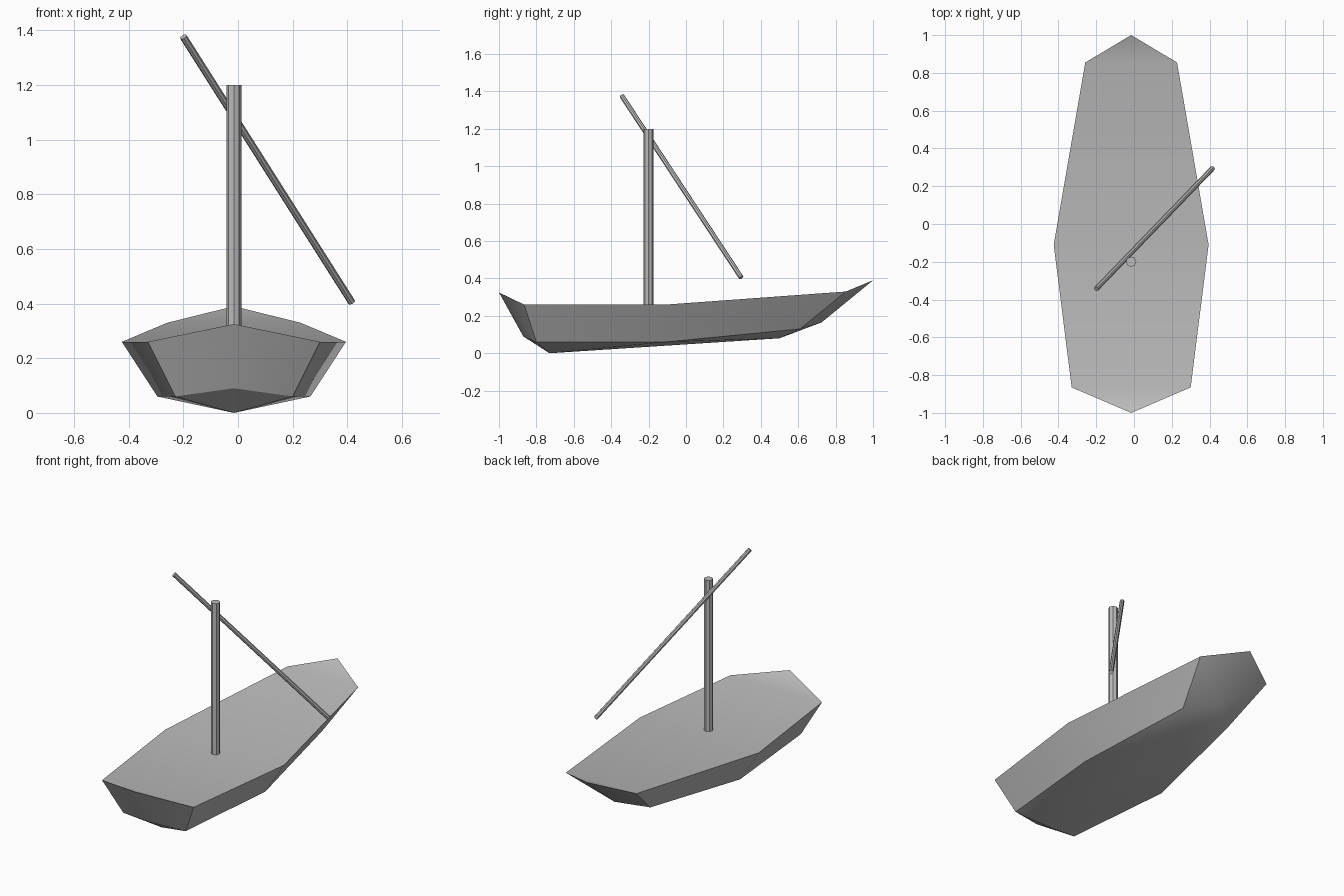
import bpy, bmesh, math
from mathutils import Vector

if "Cube" in bpy.data.objects:
    bpy.data.objects.remove(bpy.data.objects["Cube"])

CX = -0.015  # centreline of the boat

grey = bpy.data.materials.new("plain grey")
grey.use_nodes = True
grey.diffuse_color = (0.5, 0.5, 0.5, 1)
grey.node_tree.nodes["Principled BSDF"].inputs["Base Color"].default_value = grey.diffuse_color


def finish(name, bm, angle):
    bmesh.ops.recalc_face_normals(bm, faces=bm.faces)
    mesh = bpy.data.meshes.new(name)
    bm.to_mesh(mesh)
    bm.free()
    mesh.materials.append(grey)
    obj = bpy.data.objects.new(name, mesh)
    bpy.context.collection.objects.link(obj)
    bpy.ops.object.select_all(action="DESELECT")
    obj.select_set(True)
    bpy.context.view_layer.objects.active = obj
    bpy.ops.object.shade_smooth_by_angle(angle=math.radians(angle))
    return obj


def pole(name, start, end, radius, sides=8):
    start, end = Vector(start), Vector(end)
    bm = bmesh.new()
    bmesh.ops.create_cone(bm, cap_ends=True, segments=sides, radius1=radius,
                          radius2=radius, depth=(end - start).length)
    obj = finish(name, bm, 30)
    obj.location = (start + end) / 2
    obj.rotation_euler = (end - start).to_track_quat("Z", "Y").to_euler()


# Hull: half outlines from front tip to rear tip, mirrored across the centreline
deck_line = [(0, -1, 0.325), (0.315, -0.865, 0.26), (0.41, -0.11, 0.26),
             (0.243, 0.855, 0.33), (0, 1, 0.39)]
chine_line = [(0, -0.87, 0.09), (0.215, -0.8, 0.06), (0.28, -0.11, 0.06),
              (0.166, 0.61, 0.13), (0, 0.725, 0.165)]
keel_line = [(0, -0.73, 0), (0, 0.5, 0.08)]

bm = bmesh.new()


def row(points, side):
    return [bm.verts.new((CX + side * x, y, z)) for x, y, z in points]


sides = []
for side in (1, -1):
    deck, chine, keel = (row(p, side) for p in (deck_line, chine_line, keel_line))
    sides.append(deck)
    for i in range(4):
        bm.faces.new((deck[i], deck[i + 1], chine[i + 1], chine[i]))
    # Bottom panels from chine to keel
    for i, k in ((0, 0), (1, 0), (2, 1), (3, 1)):
        bm.faces.new((chine[i], chine[i + 1], keel[k]))
    bm.faces.new((chine[2], keel[1], keel[0]))

# Deck panels between both sides
a, b = sides
bm.faces.new((a[0], a[1], b[1]))
bm.faces.new((a[4], a[3], b[3]))
for i in (1, 2):
    bm.faces.new((a[i], a[i + 1], b[i + 1], b[i]))
bmesh.ops.remove_doubles(bm, verts=bm.verts, dist=0.001)
finish("hull", bm, 30)

# Mast and slanted yard
pole("mast", (CX, -0.2, 0.25), (CX, -0.2, 1.2), 0.027)
pole("yard", (-0.2, -0.343, 1.376), (0.416, 0.295, 0.405), 0.0135)
